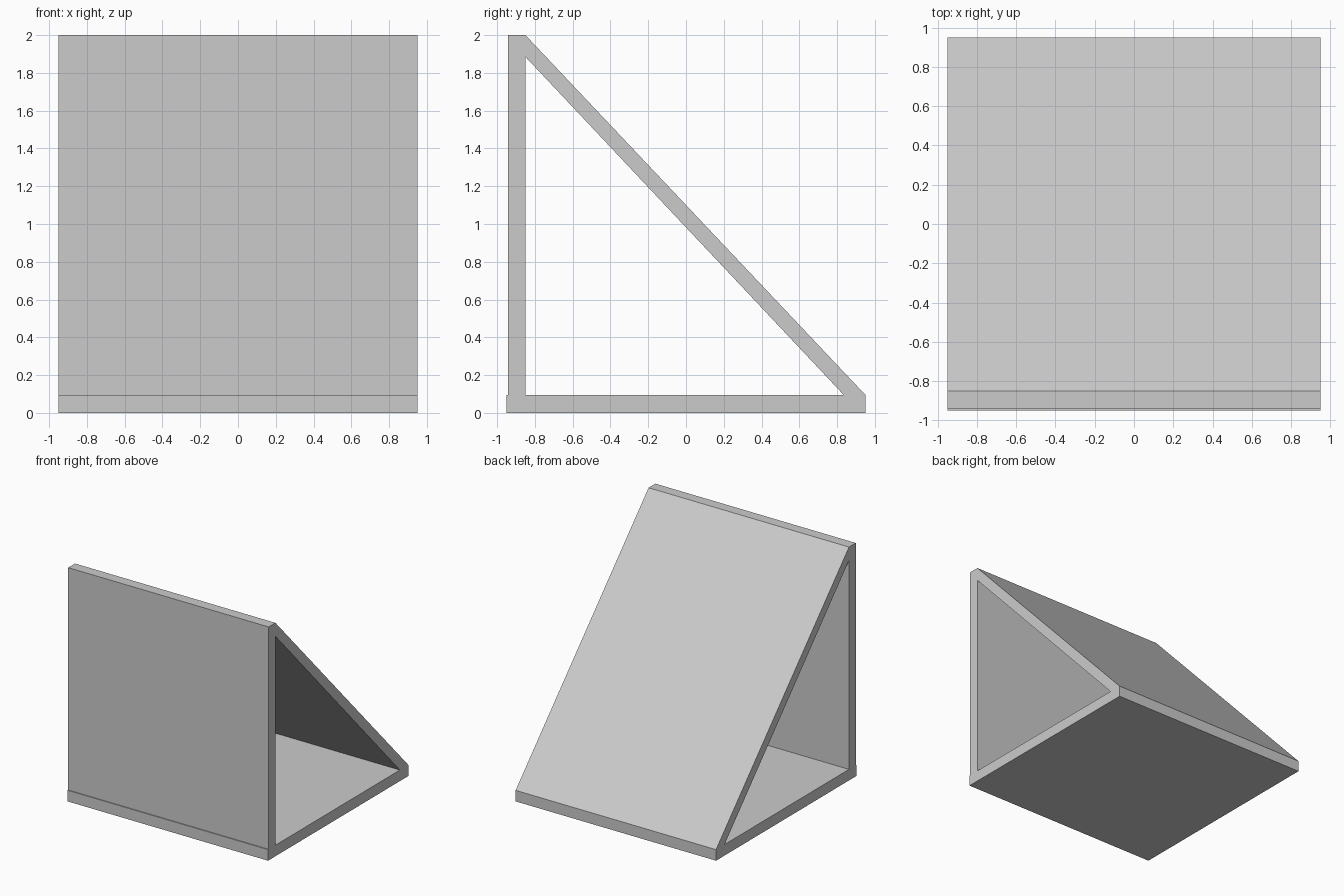
import bpy

if "Cube" in bpy.data.objects:
    bpy.data.objects.remove(bpy.data.objects["Cube"])

HALF_WIDTH = 0.95


def extrude_profile(name, profile):
    """Sweep a (y, z) outline, counter-clockwise seen from +x, across the width."""
    n = len(profile)
    verts = [(x, y, z) for x in (-HALF_WIDTH, HALF_WIDTH) for y, z in profile]
    faces = [list(range(n))[::-1], list(range(n, 2 * n))]
    faces += [[i, (i + 1) % n, n + (i + 1) % n, n + i] for i in range(n)]
    mesh = bpy.data.meshes.new(name)
    mesh.from_pydata(verts, [], faces)
    obj = bpy.data.objects.new(name, mesh)
    bpy.context.collection.objects.link(obj)
    return obj


# Floor slab
extrude_profile("base_panel", [(-0.95, 0), (0.95, 0), (0.95, 0.095), (-0.95, 0.095)])
# Upright front wall, set back slightly from the base edge
extrude_profile("front_wall", [(-0.942, 0.095), (-0.85, 0.095), (-0.85, 2), (-0.942, 2)])
# Sloping panel from wall top to the back edge of the base
extrude_profile("sloped_panel", [(-0.85, 1.885), (0.835, 0.095), (0.95, 0.095), (-0.85, 2)])
